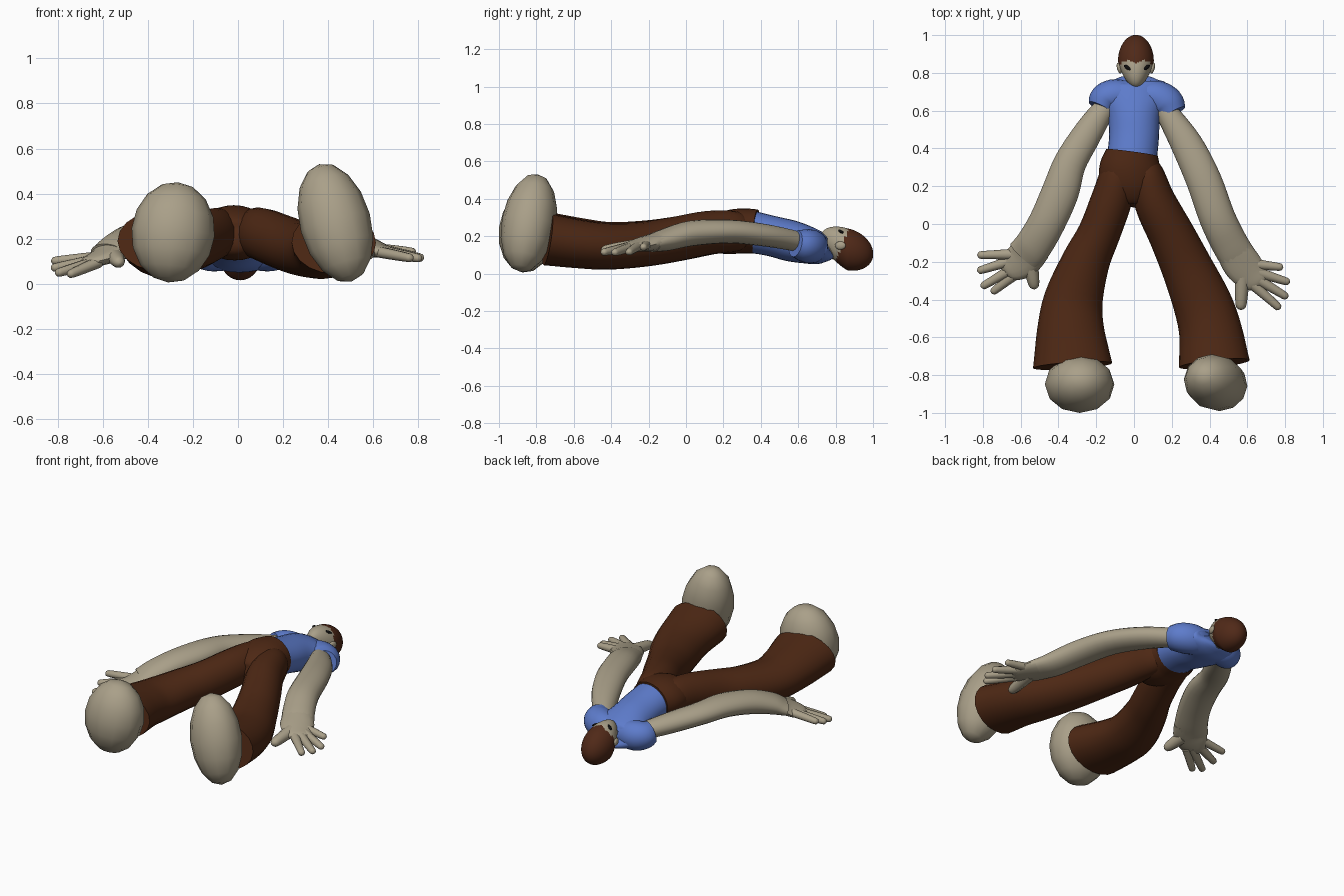
import bpy, bmesh, math
from mathutils import Vector, Matrix

def material(name, rgb):
    m = bpy.data.materials.new(name)
    m.diffuse_color = (*rgb, 1)
    return m

SKIN = material("skin", (0.40, 0.35, 0.25))
HAIR = material("hair_brown", (0.08, 0.022, 0.009))
TROUSER = material("trouser_brown", (0.075, 0.021, 0.007))
BLUE = material("shirt_blue", (0.11, 0.20, 0.60))
BLACK = material("eye_black", (0.004, 0.004, 0.004))

def finish(bm, name, *mats, angle=50):
    bmesh.ops.recalc_face_normals(bm, faces=bm.faces)
    me = bpy.data.meshes.new(name)
    bm.to_mesh(me)
    bm.free()
    for m in mats:
        me.materials.append(m)
    for p in me.polygons:
        p.use_smooth = True
    me.set_sharp_from_angle(angle=math.radians(angle))
    ob = bpy.data.objects.new(name, me)
    bpy.context.collection.objects.link(ob)
    return ob

def spline(pts, steps):
    """Catmull-Rom through tuples of any length."""
    pts = [Vector(p) for p in pts]
    pts = [2 * pts[0] - pts[1]] + pts + [2 * pts[-1] - pts[-2]]
    out = []
    for a, b, c, d in zip(pts, pts[1:], pts[2:], pts[3:]):
        for i in range(steps):
            t = i / steps
            out.append(0.5 * (2 * b + (c - a) * t + (2 * a - 5 * b + 4 * c - d) * t * t
                              + (3 * b - a - 3 * c + d) * t ** 3))
    return out + [pts[-2]]

def loft(name, sections, mat, sides=20, steps=4):
    """Sections are (x, y, z, half width, half height), rings square to the path."""
    s = spline(sections, steps)
    bm = bmesh.new()
    rings = []
    for i, q in enumerate(s):
        t = (Vector(s[min(i + 1, len(s) - 1)][:3]) - Vector(s[max(i - 1, 0)][:3])).normalized()
        side = t.cross(Vector((0, 0, 1))).normalized()
        up = side.cross(t)
        c = Vector(q[:3])
        rings.append([bm.verts.new(c + side * q[3] * math.cos(k * math.tau / sides)
                                   + up * q[4] * math.sin(k * math.tau / sides)) for k in range(sides)])
    for r0, r1 in zip(rings, rings[1:]):
        for k in range(sides):
            j = (k + 1) % sides
            bm.faces.new((r0[k], r0[j], r1[j], r1[k]))
    bm.faces.new(rings[0])
    bm.faces.new(rings[-1])
    return finish(bm, name, mat)

def ball(name, loc, radii, mat, rot=(0, 0, 0), seg=16, rows=10, angle=50):
    bm = bmesh.new()
    bmesh.ops.create_uvsphere(bm, u_segments=seg, v_segments=rows, radius=1)
    for v in bm.verts:
        v.co = Vector(a * b for a, b in zip(v.co, radii))
    R = Matrix.Rotation(rot[2], 4, 'Z') @ Matrix.Rotation(rot[1], 4, 'Y') @ Matrix.Rotation(rot[0], 4, 'X')
    bmesh.ops.transform(bm, matrix=Matrix.Translation(loc) @ R, verts=bm.verts)
    return finish(bm, name, mat, angle=angle)

# shirt body and sleeves
loft("shirt", [(-.01, .355, .222, .132, .112), (0, .46, .20, .132, .108), (0, .56, .175, .138, .11),
               (0, .65, .152, .165, .10), (.01, .715, .132, .17, .085), (.01, .755, .125, .14, .06),
               (.01, .768, .13, .06, .04)], BLUE, 28)
loft("left_sleeve", [(-.04, .68, .145, .08, .085), (-.11, .68, .145, .086, .09), (-.155, .655, .15, .085, .085),
                     (-.178, .615, .16, .068, .07)], BLUE)
loft("right_sleeve", [(.05, .68, .145, .075, .08), (.12, .67, .145, .09, .09), (.175, .635, .15, .092, .088),
                      (.205, .585, .16, .075, .072)], BLUE)

# trousers, the legs starting as rounded ends inside the hips
loft("trouser_hips", [(-.01, .378, .225, .138, .118), (-.02, .29, .228, .165, .12), (-.01, .2, .215, .16, .113),
                      (0, .12, .20, .09, .08), (0, .09, .20, .03, .03)], TROUSER, 28)
loft("left_trouser_leg", [(-.06, .35, .228, .04, .05), (-.08, .28, .226, .09, .105),
                          (-.115, .14, .218, .108, .115), (-.185, -.05, .185, .112, .12),
                          (-.255, -.2, .165, .127, .12), (-.32, -.4, .15, .156, .125),
                          (-.335, -.56, .165, .178, .13), (-.325, -.75, .19, .21, .14)], TROUSER)
loft("right_trouser_leg", [(.04, .35, .228, .04, .05), (.065, .28, .226, .085, .105),
                           (.11, .12, .218, .11, .117), (.2, -.06, .183, .122, .12),
                           (.28, -.23, .156, .135, .12), (.362, -.42, .146, .155, .125),
                           (.405, -.57, .158, .167, .13), (.425, -.74, .183, .188, .14)], TROUSER)

# coarse rounded feet
ball("left_foot", (-.288, -.848, .228), (.185, .153, .225), SKIN, (-.12, .1, 0), 12, 8, 80)
ball("right_foot", (.432, -.84, .27), (.158, .146, .274), SKIN, (-.17, -.27, 0), 12, 8, 80)

# arms
loft("left_arm", [(-.12, .65, .155, .05, .05), (-.18, .58, .175, .064, .055), (-.255, .465, .195, .078, .06),
                  (-.34, .32, .215, .086, .062), (-.39, .17, .22, .098, .065), (-.46, .01, .20, .097, .068),
                  (-.53, -.11, .165, .098, .06), (-.58, -.17, .135, .098, .045)], SKIN)
loft("right_arm", [(.13, .65, .155, .05, .05), (.18, .58, .175, .062, .055), (.28, .42, .205, .084, .06),
                   (.37, .23, .225, .093, .063), (.442, .03, .215, .095, .068),
                   (.51, -.11, .18, .096, .06), (.56, -.19, .16, .096, .045)], SKIN)

# hands: palm plus tapered fingers given as root and tip
def hand(side, palm, fingers, r):
    loft(side + "_palm", palm, SKIN, 16)
    for i, (a, b) in enumerate(fingers):
        a, b = Vector(a), Vector(b)
        w = r * (1.45 if i == 4 else 1)
        d = (b - a).normalized()
        rows = [(*a, w * 1.3, w * 1.1), (*a.lerp(b, .5), w * 1.05, w), (*(b - d * w), w * .9, w * .85),
                (*(b - d * w * .3), w * .65, w * .6), (*b, w * .1, w * .1)]
        loft(f"{side}_{'thumb' if i == 4 else 'finger'}_{i + 1}", rows, SKIN, 10, 2)

hand("left", [(-.53, -.12, .16, .095, .055), (-.58, -.18, .13, .098, .04), (-.63, -.215, .108, .088, .032),
              (-.675, -.235, .092, .06, .024), (-.695, -.245, .088, .02, .01)],
     [((-.63, -.16, .118), (-.83, -.165, .10)), ((-.65, -.195, .102), (-.83, -.25, .068)),
      ((-.64, -.235, .095), (-.81, -.335, .045)), ((-.62, -.26, .095), (-.755, -.365, .038)),
      ((-.55, -.21, .125), (-.525, -.345, .09))], .023)
hand("right", [(.52, -.13, .175, .092, .055), (.57, -.21, .16, .10, .042), (.62, -.265, .148, .09, .032),
               (.665, -.30, .14, .065, .024), (.685, -.32, .138, .02, .01)],
     [((.62, -.21, .155), (.79, -.23, .14)), ((.65, -.255, .148), (.825, -.31, .112)),
      ((.65, -.29, .143), (.815, -.39, .11)), ((.63, -.32, .14), (.775, -.45, .112)),
      ((.575, -.26, .15), (.565, -.455, .122))], .023)

# head: sphere narrowed to a chin, hair area coloured per face
bm = bmesh.new()
bmesh.ops.create_uvsphere(bm, u_segments=48, v_segments=36, radius=1)
for v in bm.verts:
    x, y, z = v.co
    low = max(0, -y)
    v.co = Vector((.01 + x * .095 * (1 - .3 * low), .861 + y * .14,
                   .13 + z * (.112 - .02 * low) - y * .025 + low * .04))
for f in bm.faces:
    x, y, z = f.calc_center_median()
    peak = max(0, 1 - abs(x - .01) / .04) * .022 if z > .15 else 0
    f.material_index = int(y > .795 + .40 * (z - .05) - peak)
head = finish(bm, "head", SKIN, HAIR)
loft("neck", [(.01, .70, .13, .05, .05), (.01, .82, .13, .05, .055)], SKIN)

# eyes, nose and ears
bpy.context.view_layer.update()
for side, x in ((-1, -.035), (1, .065)):
    hit, loc, nor, _ = head.ray_cast(Vector((x, .828, 1)), Vector((0, 0, -1)))
    label = "left" if side < 0 else "right"
    ball(label + "_eye", loc, (.024, .010, .007), BLACK, (.1, side * .35, side * .6))
    ball(label + "_ear", (.01 + side * .088, .825, .15), (.012, .03, .022), SKIN, (0, 0, side * -.25))
ball("nose", (.013, .79, .237), (.012, .026, .014), SKIN, (.15, 0, 0))
